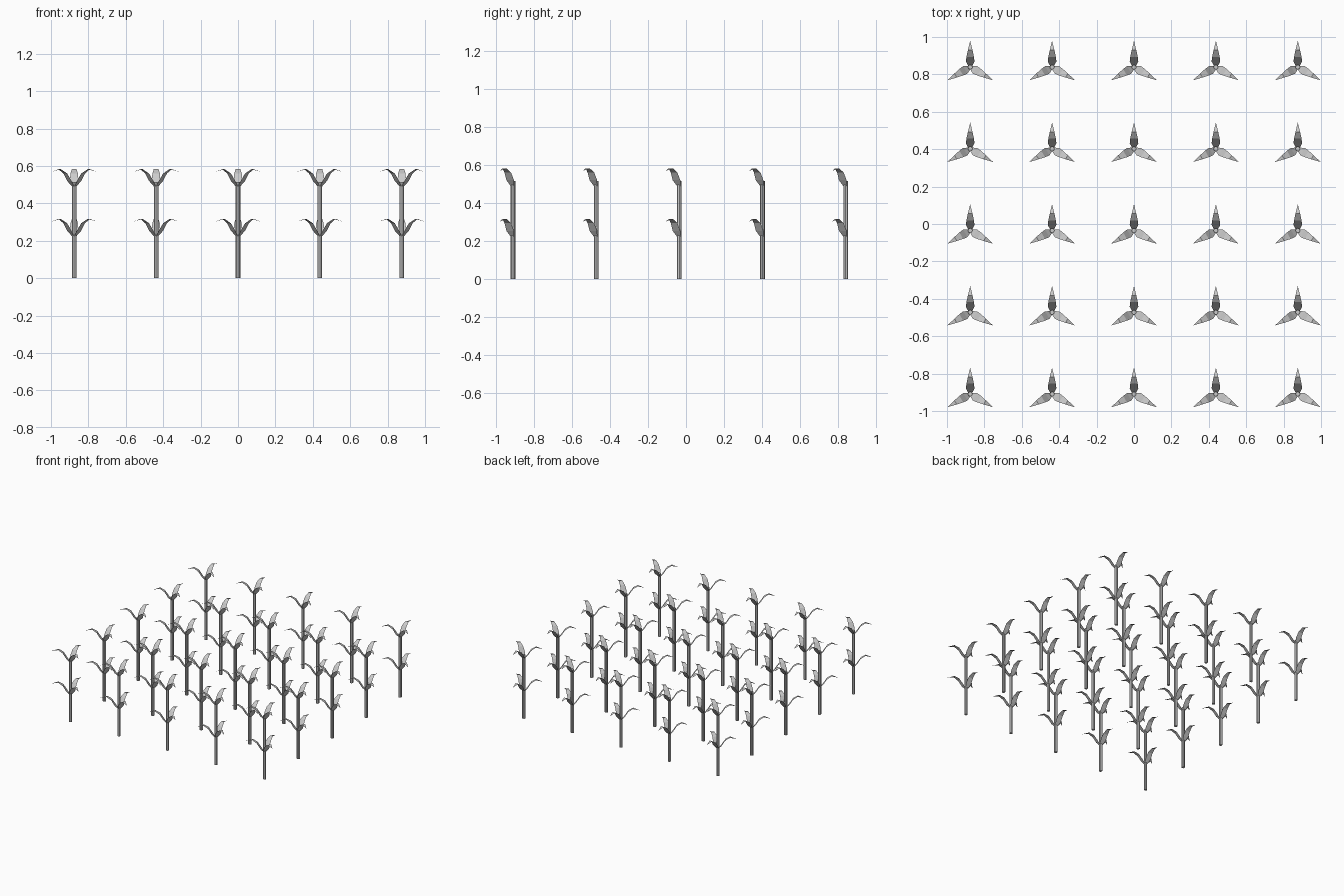
import bpy, bmesh, math

if "Cube" in bpy.data.objects:
    bpy.data.objects.remove(bpy.data.objects["Cube"])

SPACING = 0.437
STEM_R, STEM_H = 0.0125, 0.515
Y_OFF = -0.035            # plants sit off centre since one leaf points to +y
TIERS = (0.222, 0.488)    # base height of each leaf whorl
# leaf centre line: (radius, height, half width), ending in a point
LEAF = [(0.005, 0.0, 0.010), (0.030, 0.032, 0.023), (0.055, 0.072, 0.020),
        (0.090, 0.095, 0.0125), (0.141, 0.081, 0.0)]


def to_mesh(name, bm):
    mesh = bpy.data.meshes.new(name)
    bm.to_mesh(mesh)
    bm.free()
    return mesh


def stem_mesh():
    bm = bmesh.new()
    bmesh.ops.create_cone(bm, cap_ends=True, segments=8, radius1=STEM_R,
                          radius2=STEM_R, depth=STEM_H)
    bmesh.ops.translate(bm, verts=bm.verts, vec=(0, 0, STEM_H / 2))
    return to_mesh("stem", bm)


def whorl_mesh():
    # three flat, arching ribbons around the stem
    bm = bmesh.new()
    for k in range(3):
        a = math.radians(90 + 120 * k)
        c, s = math.cos(a), math.sin(a)
        rows = []
        for r, z, w in LEAF:
            sides = (-w, w) if w else (0,)
            rows.append([bm.verts.new((r * c - t * s, r * s + t * c, z))
                         for t in sides])
        for p, q in zip(rows, rows[1:]):
            bm.faces.new(p[::-1] + q)
    bmesh.ops.recalc_face_normals(bm, faces=bm.faces)
    for f in bm.faces:
        if f.normal.z < 0:
            f.normal_flip()
    return to_mesh("leaf_whorl", bm)


def place(name, mesh, loc):
    ob = bpy.data.objects.new(name, mesh)
    ob.location = loc
    bpy.context.collection.objects.link(ob)


stem, whorl = stem_mesh(), whorl_mesh()

# five by five field of plants
for i in range(-2, 3):
    for j in range(-2, 3):
        x, y = i * SPACING * 1.002, j * SPACING + Y_OFF
        place("stem", stem, (x, y, 0))
        for z in TIERS:
            place("leaf_whorl", whorl, (x, y, z))
